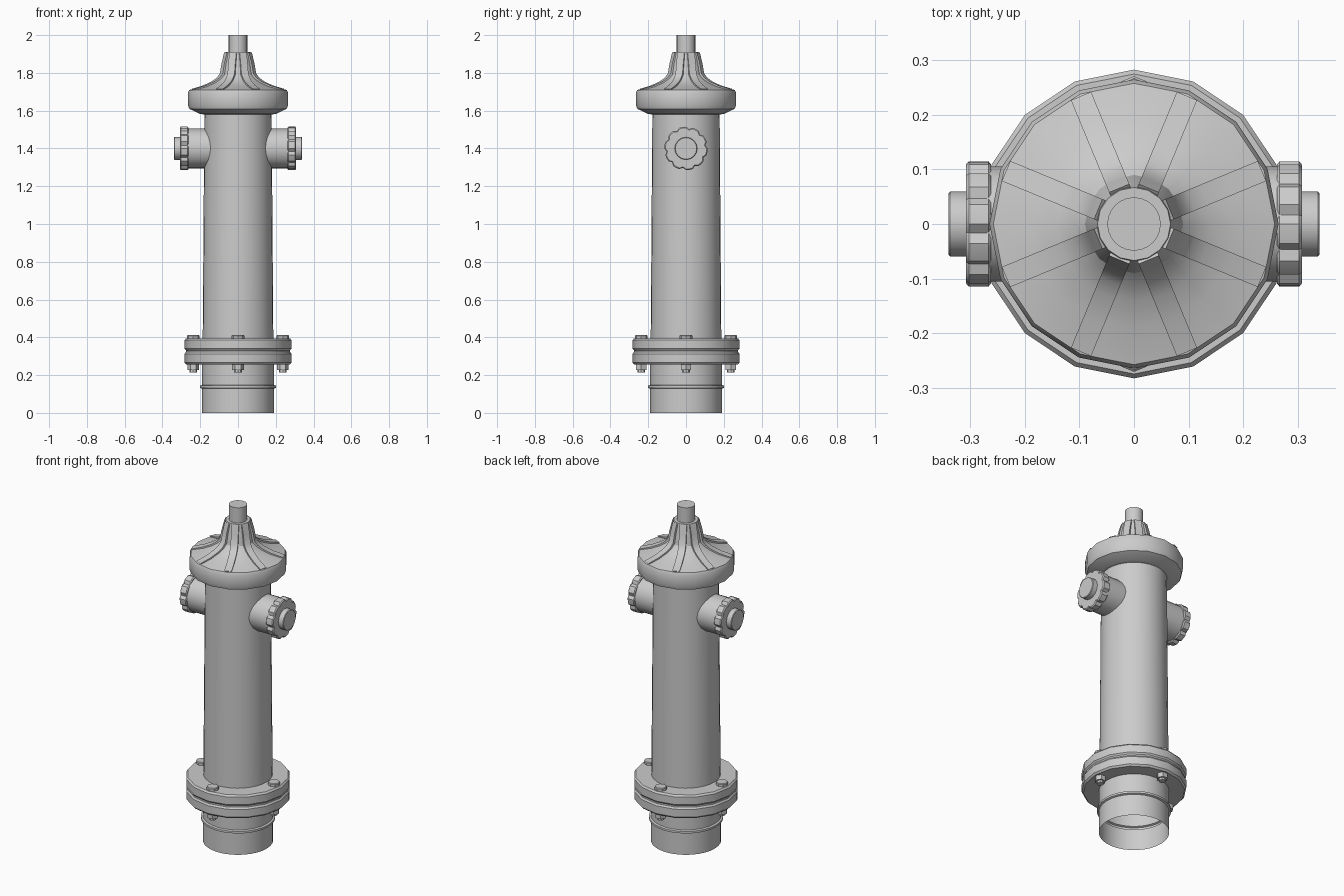
import bpy, bmesh, math
from mathutils import Matrix, Vector

if "Cube" in bpy.data.objects:
    bpy.data.objects.remove(bpy.data.objects["Cube"])


def finish(name, bm, matrix=None, angle=30, weld=True):
    if matrix:
        bmesh.ops.transform(bm, matrix=matrix, verts=bm.verts)
    if weld:
        bmesh.ops.recalc_face_normals(bm, faces=bm.faces)
    mesh = bpy.data.meshes.new(name)
    bm.to_mesh(mesh)
    bm.free()
    ob = bpy.data.objects.new(name, mesh)
    bpy.context.collection.objects.link(ob)
    bpy.ops.object.select_all(action='DESELECT')
    ob.select_set(True)
    bpy.context.view_layer.objects.active = ob
    if angle:
        bpy.ops.object.shade_smooth_by_angle(angle=math.radians(angle))
    return ob


def lathe(name, profile, sides, cap_top=False, cap_bottom=False, matrix=None, radius=None):
    """Revolve (r, z) pairs; radius(i) optionally scales each spoke."""
    bm = bmesh.new()
    rings = []
    for r, z in profile:
        ring = []
        for i in range(sides):
            a = 2 * math.pi * i / sides
            k = r * (radius(i) if radius else 1)
            ring.append(bm.verts.new((k * math.cos(a), k * math.sin(a), z)))
        rings.append(ring)
    for lo, hi in zip(rings, rings[1:]):
        for i in range(sides):
            j = (i + 1) % sides
            bm.faces.new((lo[i], lo[j], hi[j], hi[i]))
    if cap_top:
        bm.faces.new(rings[-1])
    if cap_bottom:
        bm.faces.new(rings[0][::-1])
    return finish(name, bm, matrix)


# Base pipe, open at the bottom, with a bead
lathe("base_pipe", [(.19, 0), (.19, .128), (.2, .132), (.2, .144), (.19, .148), (.19, .256)], 32)

# Paired bolted flange
lathe("flange", [(.185, .256), (.274, .256), (.283, .266), (.283, .312), (.276, .322),
                 (.276, .331), (.283, .34), (.283, .385), (.275, .395), (.18, .395)], 16)

# Slightly tapered barrel
lathe("barrel", [(.187, .39), (.178, 1.6)], 32)

# Bonnet
lathe("bonnet", [(.175, 1.58), (.2, 1.582), (.258, 1.61), (.265, 1.63), (.265, 1.695),
                 (.258, 1.71), (.19, 1.727), (.14, 1.748), (.11, 1.768), (.09, 1.79),
                 (.08, 1.85), (.067, 1.91)], 16, cap_top=True)

# Eight raised ribs down the bonnet
rib = [(.254, 1.716), (.19, 1.734), (.14, 1.756), (.113, 1.775), (.096, 1.797),
       (.085, 1.855), (.071, 1.908)]
for n in range(8):
    bm = bmesh.new()
    sections = []
    for r, z in rib:
        sections.append([bm.verts.new(p) for p in (
            (r, -.02, z), (r, .02, z), (r - .02, .02, z - .018), (r - .02, -.02, z - .018))])
    for a, b in zip(sections, sections[1:]):
        for i in range(4):
            j = (i + 1) % 4
            bm.faces.new((a[i], a[j], b[j], b[i]))
    bm.faces.new(sections[0])
    bm.faces.new(sections[-1][::-1])
    finish(f"bonnet_rib_{n + 1}", bm, Matrix.Rotation(math.radians(22.5 + 45 * n), 4, 'Z'))

# Operating stem
lathe("stem", [(.049, 1.9), (.049, 2.0)], 24, cap_top=True)

# Flange bolts: head above, nut and shank end below
for n in range(4):
    a = n * math.pi / 2
    place = Matrix.Translation((.237 * math.cos(a), .237 * math.sin(a), 0))
    lathe(f"bolt_head_{n + 1}", [(.034, .39), (.034, .408), (.03, .412)], 8, True, False, place)
    lathe(f"bolt_nut_{n + 1}", [(.031, .228), (.031, .26)], 6, False, True, place)
    lathe(f"bolt_end_{n + 1}", [(.02, .215), (.02, .23)], 8, False, True, place)


# Scalloped outline for the nozzle caps: ten lobes, four points each
def scallop(i):
    return (1, 1, 1, .9)[i % 4]


# Side nozzles with caps and centre nuts
for side, turn in (("right", 90), ("left", -90)):
    m = Matrix.Translation((0, 0, 1.4)) @ Matrix.Rotation(math.radians(turn), 4, 'Y')
    lathe(f"nozzle_{side}", [(.105, .13), (.105, .27)], 20, False, False, m)
    lathe(f"nozzle_cap_{side}", [(.109, .262), (.115, .267), (.115, .303), (.109, .308)],
          40, True, True, m, scallop)
    lathe(f"nozzle_nut_{side}", [(.06, .3), (.06, .337), (.057, .34)], 16, True, False, m)
